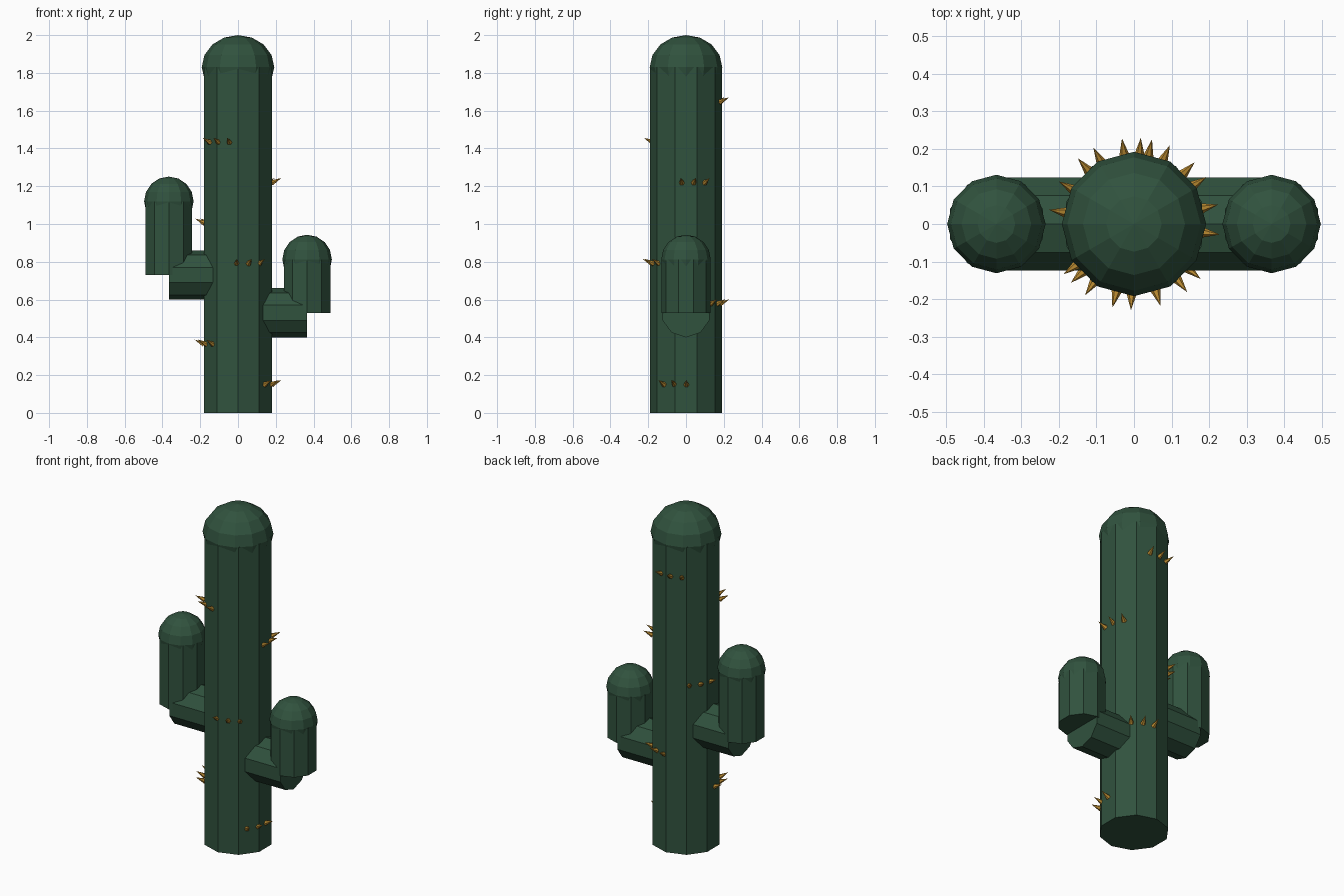
import bpy
import math
from mathutils import Vector

if "Cube" in bpy.data.objects:
    bpy.data.objects.remove(bpy.data.objects["Cube"])


def material(name, color):
    m = bpy.data.materials.new(name)
    m.diffuse_color = (*color, 1)
    m.use_nodes = True
    m.node_tree.nodes["Principled BSDF"].inputs["Base Color"].default_value = m.diffuse_color
    return m


GREEN = material("cactus_green", (0.03, 0.085, 0.048))
GOLD = material("spine_gold", (0.48, 0.25, 0.03))


def finish(name, mat):
    ob = bpy.context.object
    ob.name = name
    ob.data.materials.append(mat)
    return ob


def tube(name, a, b, r1, r2=None, sides=10, mat=GREEN, spin=0):
    """Cylinder (or cone when r2 is given) running from a to b."""
    a, b = Vector(a), Vector(b)
    d = b - a
    bpy.ops.mesh.primitive_cone_add(
        vertices=sides, radius1=r1, radius2=r1 if r2 is None else r2,
        depth=d.length, location=(a + b) / 2)
    ob = finish(name, mat)
    ob.rotation_euler = (0, math.atan2(math.hypot(d.x, d.y), d.z),
                         math.atan2(d.y, d.x) if math.hypot(d.x, d.y) > 1e-6 else 0)
    if spin:
        for v in ob.data.vertices:
            x, y = v.co.x, v.co.y
            v.co.x = x * math.cos(spin) - y * math.sin(spin)
            v.co.y = x * math.sin(spin) + y * math.cos(spin)
    return ob


def dome(name, loc, r, squash=1):
    bpy.ops.mesh.primitive_uv_sphere_add(segments=12, ring_count=8, radius=r, location=loc)
    finish(name, GREEN).scale.z = squash


# Trunk with rounded top
tube("trunk", (0, 0, 0), (0, 0, 1.83), 0.19)
dome("trunk_top", (0, 0, 1.83), 0.192, 0.885)

# Two arms: elbow, upright and rounded tip
for side, x, z0, z1 in (("left", -0.366, 0.73, 1.12), ("right", 0.366, 0.53, 0.812)):
    tube(side + "_elbow", (0, 0, z0), (x, 0, z0), 0.13, spin=math.pi / 2)
    tube(side + "_arm", (x, 0, z0), (x, 0, z1), 0.13)
    dome(side + "_arm_tip", (x, 0, z1), 0.131)

# Spines: groups of three spiralling up the trunk by the golden angle
for i in range(8):
    z = 0.16 + 0.2137 * i
    for j in (-1, 0, 1):
        a = math.radians(-19.5 - 137.5 * i + 20 * j)
        c, s = math.cos(a), math.sin(a)
        tube(f"spine_{i}_{j + 1}", (0.18 * c, 0.18 * s, z - 0.011),
             (0.23 * c, 0.23 * s, z + 0.014), 0.015, 0, 6, GOLD)
